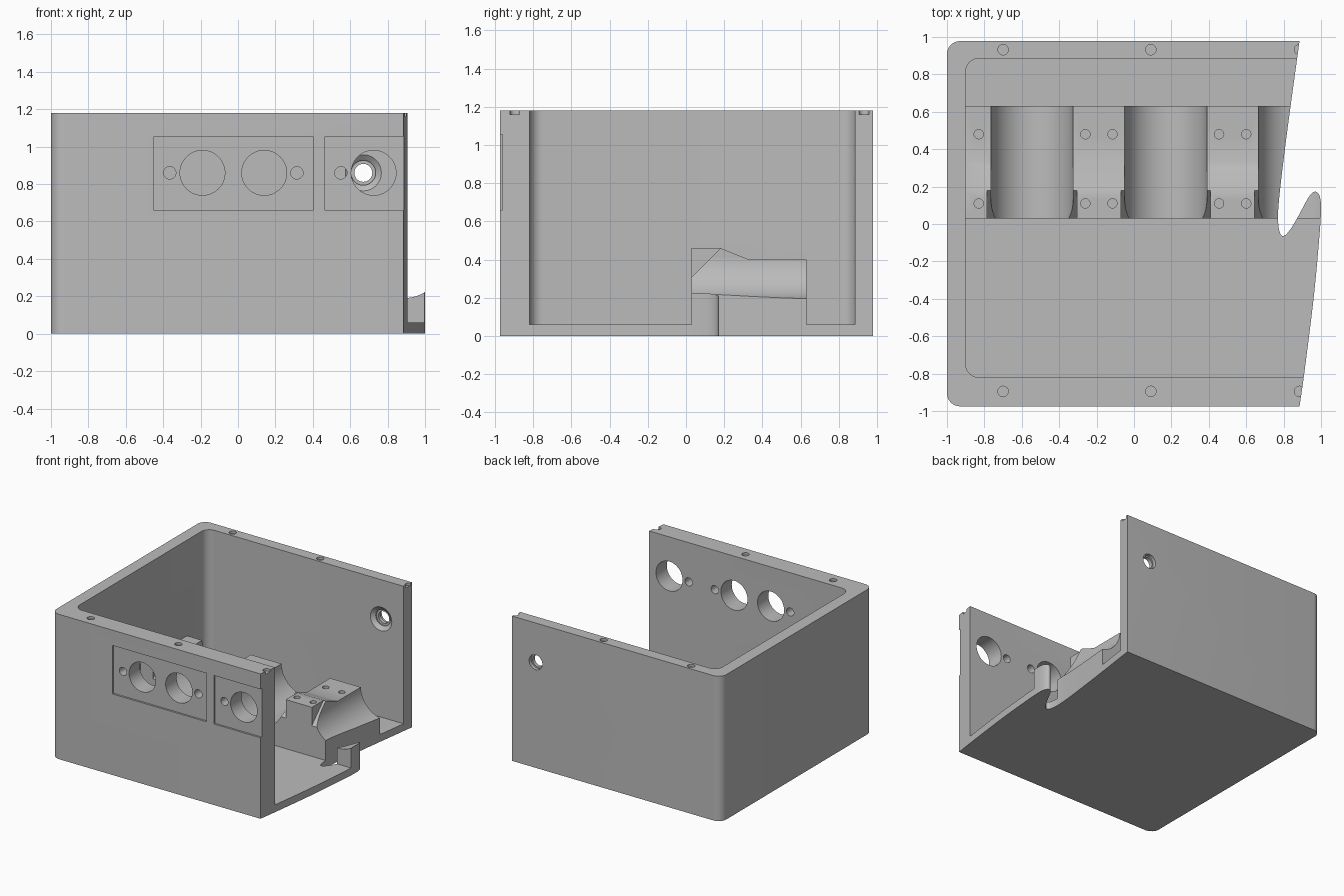
import bpy, bmesh
from math import pi, sin, cos, radians
from mathutils import Matrix, Vector

if "Cube" in bpy.data.objects:
    bpy.data.objects.remove(bpy.data.objects["Cube"], do_unlink=True)

grey = bpy.data.materials.new("plain_grey")
grey.use_nodes = True
grey.diffuse_color = (0.5, 0.5, 0.5, 1)
grey.node_tree.nodes["Principled BSDF"].inputs["Base Color"].default_value = (0.5, 0.5, 0.5, 1)


def add_object(name, bm):
    bmesh.ops.recalc_face_normals(bm, faces=bm.faces)
    mesh = bpy.data.meshes.new(name)
    bm.to_mesh(mesh)
    bm.free()
    mesh.materials.append(grey)
    obj = bpy.data.objects.new(name, mesh)
    bpy.context.collection.objects.link(obj)
    return obj


def prism(name, points, start, end, axis="z"):
    """Extrude an outline along z, or a (y, z) profile along x."""
    def place(p, h):
        return (p[0], p[1], h) if axis == "z" else (h, p[0], p[1])
    bm = bmesh.new()
    face = bm.faces.new([bm.verts.new(place(p, start)) for p in points])
    moved = bmesh.ops.extrude_face_region(bm, geom=[face])["geom"]
    bmesh.ops.translate(bm, vec=Vector(place((0, 0), end - start)),
                        verts=[v for v in moved if isinstance(v, bmesh.types.BMVert)])
    return add_object(name, bm)


def box(name, x0, x1, y0, y1, z0, z1):
    return prism(name, [(x0, y0), (x1, y0), (x1, y1), (x0, y1)], z0, z1)


def cylinder(name, centre, r1, r2, length, axis, sides=32):
    bm = bmesh.new()
    bmesh.ops.create_cone(bm, cap_ends=True, segments=sides, radius1=r1, radius2=r2, depth=length)
    turn = Matrix.Rotation(radians(-90), 4, "X") if axis == "y" else Matrix()
    bm.transform(Matrix.Translation(centre) @ turn)
    return add_object(name, bm)


def cut(target, cutter):
    """Subtract the cutter and remove it afterwards."""
    mod = target.modifiers.new("cut", "BOOLEAN")
    mod.operation, mod.solver, mod.object = "DIFFERENCE", "EXACT", cutter
    bpy.context.view_layer.objects.active = target
    bpy.ops.object.modifier_apply(modifier=mod.name)
    bpy.data.objects.remove(cutter, do_unlink=True)


def corner(cx, cy, r, start):
    """Quarter circle, counter-clockwise."""
    return [(cx + r * cos(start + i * pi / 16), cy + r * sin(start + i * pi / 16)) for i in range(9)]


def smooth_path(pts, steps=6):
    """Catmull-Rom curve through the points."""
    p = [Vector(q) for q in [pts[0]] + pts + [pts[-1]]]
    out = []
    for a, b, c, d in zip(p, p[1:], p[2:], p[3:]):
        for i in range(steps):
            t = i / steps
            out.append(0.5 * (2 * b + (c - a) * t + (2 * a - 5 * b + 4 * c - d) * t ** 2
                              + (3 * b - a - 3 * c + d) * t ** 3))
    return [tuple(q) for q in out] + [pts[-1]]


# Outer body with rounded left corners and a wavy broken edge on the right
HEIGHT, FRONT, BACK, R = 1.18, -0.975, 0.978, 0.07
wave = smooth_path([(0.885, FRONT), (0.91, -0.8), (0.96, -0.4), (0.99, -0.08), (1.0, 0.08),
                    (0.992, 0.15), (0.968, 0.173), (0.935, 0.145), (0.88, 0.045),
                    (0.835, -0.03), (0.8, -0.064), (0.778, -0.04), (0.77, 0.05),
                    (0.785, 0.22), (0.825, 0.54), (0.885, BACK)])
outline = wave + corner(-1 + R, BACK - R, R, pi / 2) + corner(-1 + R, FRONT + R, R, pi)
body = prism("enclosure", outline, 0, HEIGHT)

# Cradle with three round troughs, kept solid inside the cavity
cradle = prism("cradle", [(0.03, -0.1), (0.03, 0.46), (0.18, 0.46), (0.33, 0.4),
                          (0.63, 0.4), (0.63, -0.1)], -0.96, 1.3, "x")
for cx in (-0.545, 0.17, 0.885):
    cut(cradle, cylinder("trough", (cx, 0.33, 0.41), 0.22, 0.22, 0.8, "y", 64))
    cut(cradle, box("trough_mouth", cx - 0.22, cx + 0.22, -0.1, 0.8, 0.41, 0.6))
    cut(cradle, prism("trough_bevel", [(-0.02, 0.26), (0.18, 0.46), (0.18, 0.6), (-0.02, 0.6)],
                      cx - 0.24, cx + 0.24, "x"))
for x in (-0.83, -0.26, -0.115, 0.455, 0.6):
    for y in (0.11, 0.48):
        cut(cradle, cylinder("screw_hole", (x, y, 0.45), 0.025, 0.025, 0.3, "z", 20))

# Hollow interior around the cradle
cavity = prism("cavity", [(1.2, -0.82), (1.2, 0.885)] + corner(-0.9 + R, 0.885 - R, R, pi / 2)
               + corner(-0.9 + R, -0.82 + R, R, pi), 0.06, 1.4)
cut(cavity, cradle)
cut(body, cavity)

# Shallow panel recesses on the front wall, with socket and screw holes
for x0, x1 in ((-0.45, 0.4), (0.465, 1.1)):
    cut(body, box("panel_recess", x0, x1, FRONT - 0.1, FRONT + 0.015, 0.66, 1.055))
for r, xs in ((0.12, (-0.19, 0.14, 0.725)), (0.033, (-0.365, 0.315, 0.55))):
    for x in xs:
        cut(body, cylinder("front_hole", (x, -0.9, 0.86), r, r, 0.3, "y", 48))

# Stepped and flared cable hole in the back wall
for y, r1, r2, length in ((0.92, 0.048, 0.048, 0.3), (0.99, 0.06, 0.06, 0.08),
                          (0.89, 0.066, 0.066, 0.06), (0.89, 0.115, 0.066, 0.04)):
    cut(body, cylinder("cable_hole", (0.67, y, 0.86), r1, r2, length, "y"))

# Lid screw holes in the rim
for x in (-0.7, 0.09, 0.885):
    for y in (-0.895, 0.932):
        cut(body, cylinder("rim_hole", (x, y, HEIGHT), 0.028, 0.028, 0.04, "z", 24))

# Smooth curved walls, sharp edges kept
bpy.ops.object.select_all(action="DESELECT")
body.select_set(True)
bpy.context.view_layer.objects.active = body
bpy.ops.object.shade_smooth_by_angle(angle=radians(25))
